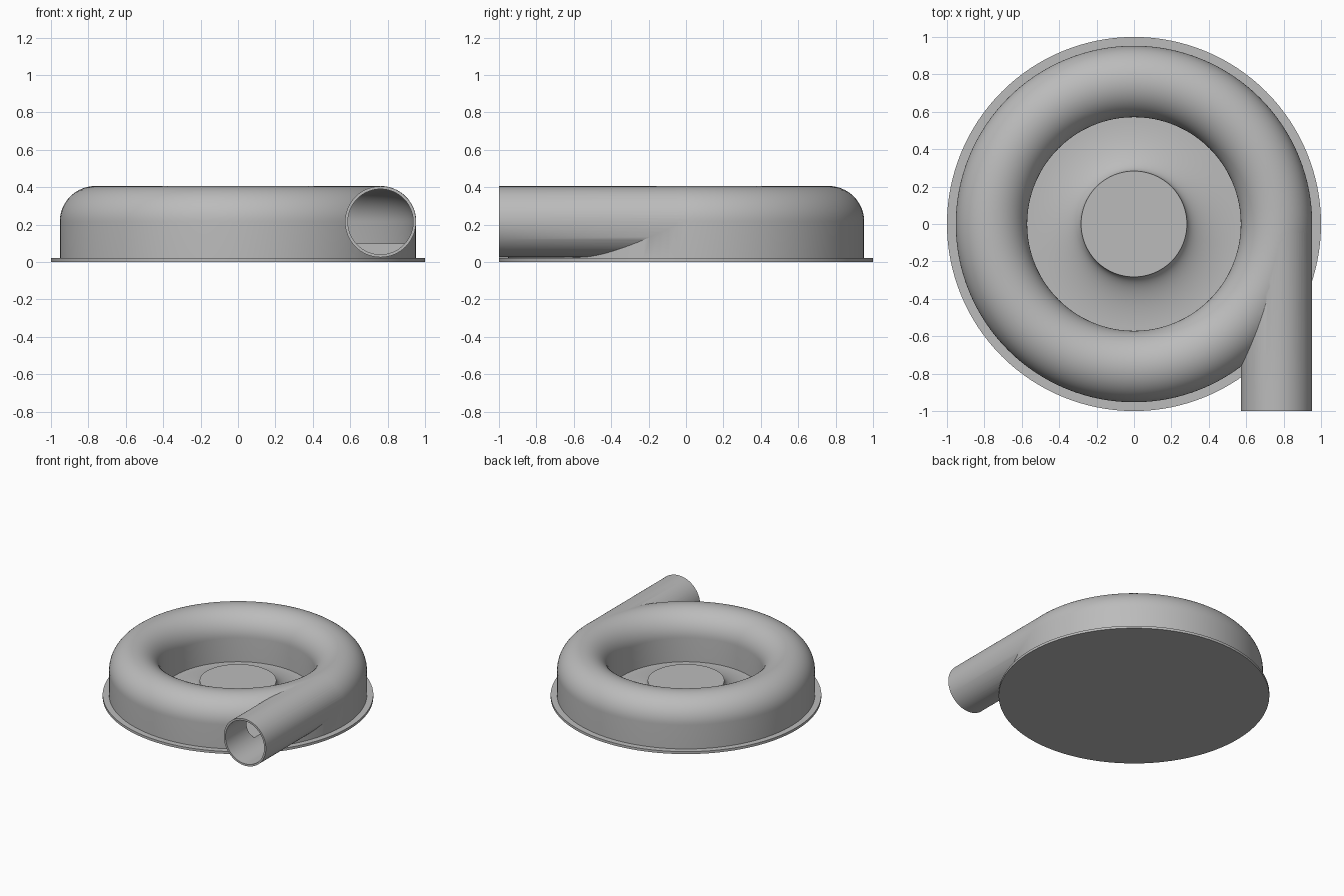
import bpy
import bmesh
from math import sin, cos, pi
from mathutils import Matrix

if "Cube" in bpy.data.objects:
    bpy.data.objects.remove(bpy.data.objects["Cube"], do_unlink=True)

SEGMENTS = 128
RING, TUBE, BORE, AXIS_Z = 0.762, 0.191, 0.175, 0.215
BASE_TOP = 0.02

grey = bpy.data.materials.new("plain grey")
grey.use_nodes = True
colour = (0.5, 0.5, 0.5, 1)
grey.diffuse_color = colour
grey.node_tree.nodes["Principled BSDF"].inputs["Base Color"].default_value = colour


def finish(name, bm):
    bmesh.ops.recalc_face_normals(bm, faces=bm.faces)
    mesh = bpy.data.meshes.new(name)
    bm.to_mesh(mesh)
    bm.free()
    obj = bpy.data.objects.new(name, mesh)
    bpy.context.collection.objects.link(obj)
    mesh.materials.append(grey)
    return obj


def revolve(name, profile, closed=False):
    """Spin (radius, height) points around the z axis."""
    bm = bmesh.new()
    verts = [bm.verts.new((r, 0, z)) for r, z in profile]
    pairs = list(zip(verts, verts[1:]))
    if closed:
        pairs.append((verts[-1], verts[0]))
    edges = [bm.edges.new(p) for p in pairs]
    bmesh.ops.spin(bm, geom=verts + edges, axis=(0, 0, 1), cent=(0, 0, 0),
                   angle=2 * pi, steps=SEGMENTS, use_merge=True)
    bmesh.ops.remove_doubles(bm, verts=bm.verts, dist=0.00001)
    return finish(name, bm)


def pipe(name, radius, y0, y1):
    """Solid cylinder along y on the outlet axis."""
    bm = bmesh.new()
    place = Matrix.Translation((RING, (y0 + y1) / 2, AXIS_Z)) @ Matrix.Rotation(pi / 2, 4, "X")
    bmesh.ops.create_cone(bm, cap_ends=True, segments=72, radius1=radius,
                          radius2=radius, depth=y1 - y0, matrix=place)
    return finish(name, bm)


def arch(radius, floor):
    """Half-round top over straight walls."""
    steps = 32
    arc = [(RING + radius * cos(pi * i / steps), AXIS_Z + radius * sin(pi * i / steps))
           for i in range(steps + 1)]
    return [(RING + radius, floor)] + arc + [(RING - radius, floor)]


def boolean(target, other, operation):
    mod = target.modifiers.new(operation.lower(), "BOOLEAN")
    mod.operation = operation
    mod.solver = "EXACT"
    mod.object = other
    bpy.context.view_layer.objects.active = target
    bpy.ops.object.modifier_apply(modifier=mod.name)
    bpy.data.objects.remove(other, do_unlink=True)


# Round back plate
base = revolve("base_plate", [(0, 0), (1, 0), (1, BASE_TOP), (0, BASE_TOP)])

# Ring casing with tangent outlet, hollowed by its channel and bore
casing = revolve("casing", arch(TUBE, BASE_TOP / 2), closed=True)
boolean(casing, pipe("outlet", TUBE - 0.001, -1, 0), "UNION")
boolean(casing, revolve("channel", arch(BORE, 0.1), closed=True), "DIFFERENCE")
boolean(casing, pipe("outlet_bore", BORE - 0.0005, -1.1, 0.002), "DIFFERENCE")

# Central hub flaring down to the plate
HUB_R, HUB_TOP, FLARE = 0.283, 0.135, 0.285
flare = [(HUB_R + FLARE * (1 - cos(pi / 2 * i / 20)),
          HUB_TOP - (HUB_TOP - BASE_TOP - 0.002) * sin(pi / 2 * i / 20)) for i in range(21)]
hub = revolve("hub", [(0, HUB_TOP)] + flare + [(HUB_R + FLARE, 0.01), (0, 0.01)])

# Smooth curved faces, keep hard edges
bpy.ops.object.select_all(action="DESELECT")
for obj in (base, casing, hub):
    obj.select_set(True)
bpy.context.view_layer.objects.active = casing
bpy.ops.object.shade_smooth_by_angle(angle=pi / 6)
